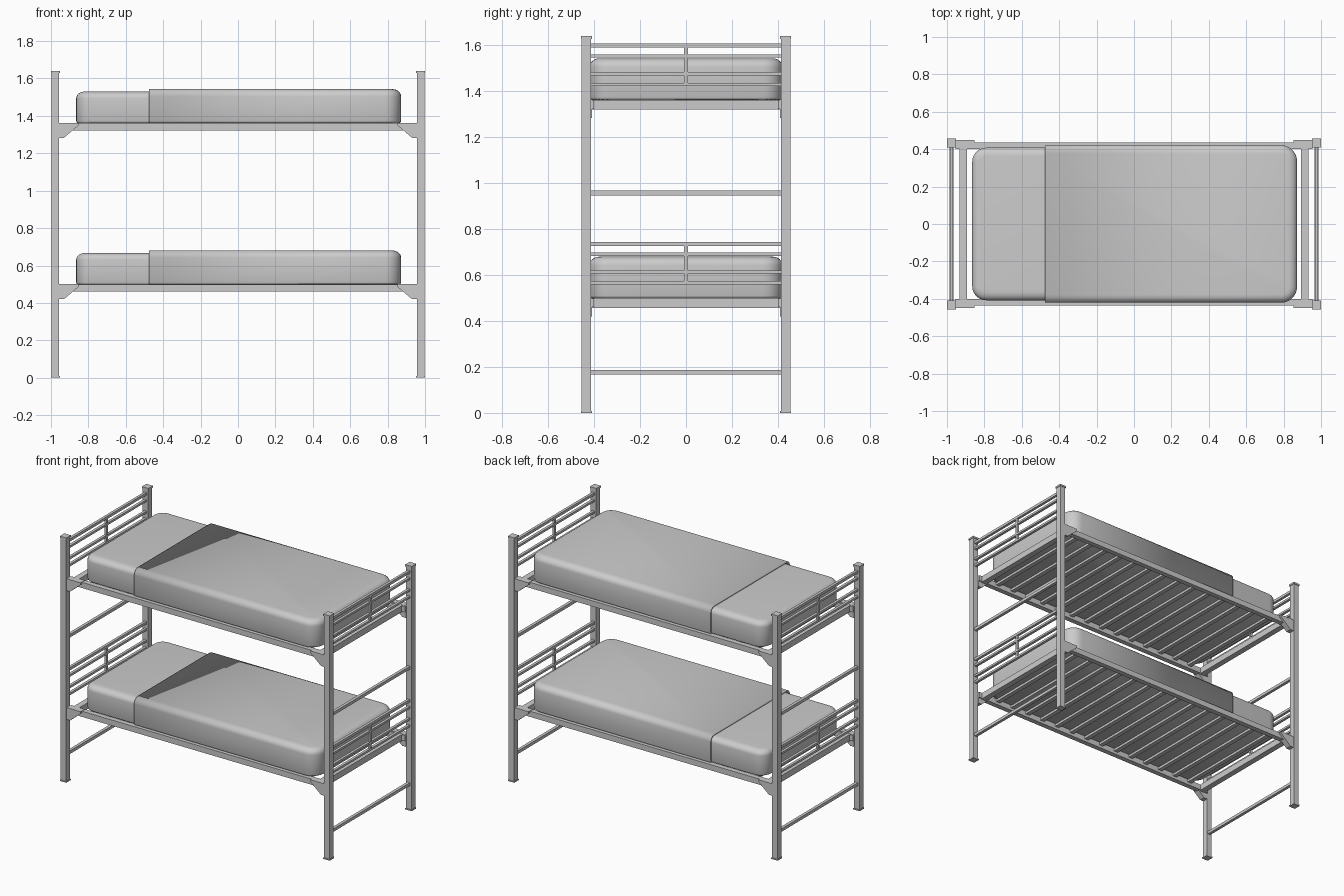
import bpy, bmesh, math

if "Cube" in bpy.data.objects:
    bpy.data.objects.remove(bpy.data.objects["Cube"])

PX, PY, H = 0.976, 0.434, 1.64      # post centre and height
DECKS = {"lower": 0.0, "upper": 0.863}


def finish(name, bm, smooth=None):
    bmesh.ops.recalc_face_normals(bm, faces=bm.faces)
    me = bpy.data.meshes.new(name)
    bm.to_mesh(me)
    bm.free()
    ob = bpy.data.objects.new(name, me)
    bpy.context.collection.objects.link(ob)
    if smooth:
        bpy.ops.object.select_all(action='DESELECT')
        ob.select_set(True)
        bpy.context.view_layer.objects.active = ob
        bpy.ops.object.shade_smooth_by_angle(angle=math.radians(smooth))
    return ob


def add_box(bm, x0, x1, y0, y1, z0, z1):
    for v in bmesh.ops.create_cube(bm, size=1)["verts"]:
        v.co = ((x0 + x1) / 2 + v.co.x * (x1 - x0),
                (y0 + y1) / 2 + v.co.y * (y1 - y0),
                (z0 + z1) / 2 + v.co.z * (z1 - z0))


def add_bar(bm, cx, cy, cz, sx, sy, sz):
    add_box(bm, cx - sx / 2, cx + sx / 2, cy - sy / 2, cy + sy / 2,
            cz - sz / 2, cz + sz / 2)


def soft_block(x0, x1, hy, z0, z1, r_plan, r_top):
    """Cushion shape: stacked rounded rectangles."""
    bm = bmesh.new()
    n = 6
    levels = [(0.012, z0), (0.003, z0 + 0.004), (0, z0 + 0.012)]
    for i in range(n + 1):
        a = math.pi / 2 * i / n
        levels.append((0.045 * (1 - math.cos(a)), z1 - r_top * (1 - math.sin(a))))
    rings = []
    for inset, z in levels:
        ring = []
        for k, (sx, sy) in enumerate([(1, 1), (-1, 1), (-1, -1), (1, -1)]):
            cx = (x1 if sx > 0 else x0) - sx * r_plan
            cy = sy * (hy - r_plan)
            for i in range(n + 1):
                a = math.pi / 2 * (k + i / n)
                r = r_plan - inset
                ring.append(bm.verts.new((cx + r * math.cos(a), cy + r * math.sin(a), z)))
        rings.append(ring)
    for a, b in zip(rings, rings[1:]):
        for i in range(len(a)):
            j = (i + 1) % len(a)
            bm.faces.new((a[i], a[j], b[j], b[i]))
    bm.faces.new(rings[0][::-1])
    bm.faces.new(rings[-1])
    return bm


# corner posts with caps and feet
for sx, side in ((-1, "left"), (1, "right")):
    for sy, face in ((-1, "front"), (1, "back")):
        bm = bmesh.new()
        add_bar(bm, sx * PX, sy * PY, H / 2, 0.04, 0.04, H - 0.01)
        add_bar(bm, sx * PX, sy * PY, H - 0.006, 0.048, 0.048, 0.012)
        add_bar(bm, sx * PX, sy * PY, 0.004, 0.048, 0.048, 0.008)
        finish(f"post_{face}_{side}", bm)

    # ladder rungs between the posts
    bm = bmesh.new()
    for z in (0.177, 0.957):
        add_bar(bm, sx * PX, 0, z, 0.02, 2 * PY - 0.04, 0.02)
    finish(f"end_rungs_{side}", bm)

for deck, dz in DECKS.items():
    # end guards
    for sx, side in ((-1, "left"), (1, "right")):
        bm = bmesh.new()
        for z, t in ((0.735, 0.018), (0.69, 0.014), (0.613, 0.014), (0.566, 0.014)):
            add_bar(bm, sx * PX, 0, z + dz, 0.018, 2 * PY - 0.04, t)
        add_bar(bm, sx * PX, 0, 0.65 + dz, 0.016, 0.018, 0.168)
        finish(f"{deck}_end_guard_{side}", bm)

    # bed frame: side rails and end rails
    bm = bmesh.new()
    for s in (-1, 1):
        add_bar(bm, 0, s * 0.418, 0.479 + dz, 1.91, 0.034, 0.038)
        add_bar(bm, s * 0.912, 0, 0.478 + dz, 0.04, 0.82, 0.042)
    finish(f"{deck}_bed_frame", bm)

    # slats
    bm = bmesh.new()
    for i in range(14):
        add_bar(bm, -0.8 + i * 1.6 / 13, 0, 0.486 + dz, 0.03, 0.81, 0.016)
    finish(f"{deck}_slats", bm)

    # corner gussets
    outline = [(0.957, 0.42), (0.93, 0.42), (0.852, 0.487), (0.852, 0.5), (0.957, 0.5)]
    bm = bmesh.new()
    for sx in (-1, 1):
        for sy in (-1, 1):
            a = [bm.verts.new((sx * x, sy * 0.41, z + dz)) for x, z in outline]
            b = [bm.verts.new((sx * x, sy * 0.45, z + dz)) for x, z in outline]
            bm.faces.new(a)
            bm.faces.new(b[::-1])
            for i in range(5):
                j = (i + 1) % 5
                bm.faces.new((a[i], b[i], b[j], a[j]))
    finish(f"{deck}_gussets", bm)

    # mattress
    bm = soft_block(-0.865, 0.86, 0.408, 0.497 + dz, 0.667 + dz, 0.075, 0.035)
    finish(f"{deck}_mattress", bm, 50)

    # blanket wrapped over the mattress
    bm = soft_block(-0.877, 0.872, 0.421, 0.498 + dz, 0.68 + dz, 0.085, 0.038)
    bmesh.ops.bisect_plane(bm, geom=bm.verts[:] + bm.edges[:] + bm.faces[:],
                           plane_co=(-0.475, 0, 0), plane_no=(-1, 0, 0), clear_outer=True)
    low = [f for f in bm.faces if f.calc_center_median().z < 0.4985 + dz]
    bmesh.ops.delete(bm, geom=low, context='FACES')
    ob = finish(f"{deck}_blanket", bm, 50)
    mod = ob.modifiers.new("thickness", 'SOLIDIFY')
    mod.thickness = 0.011
    mod.offset = -1
